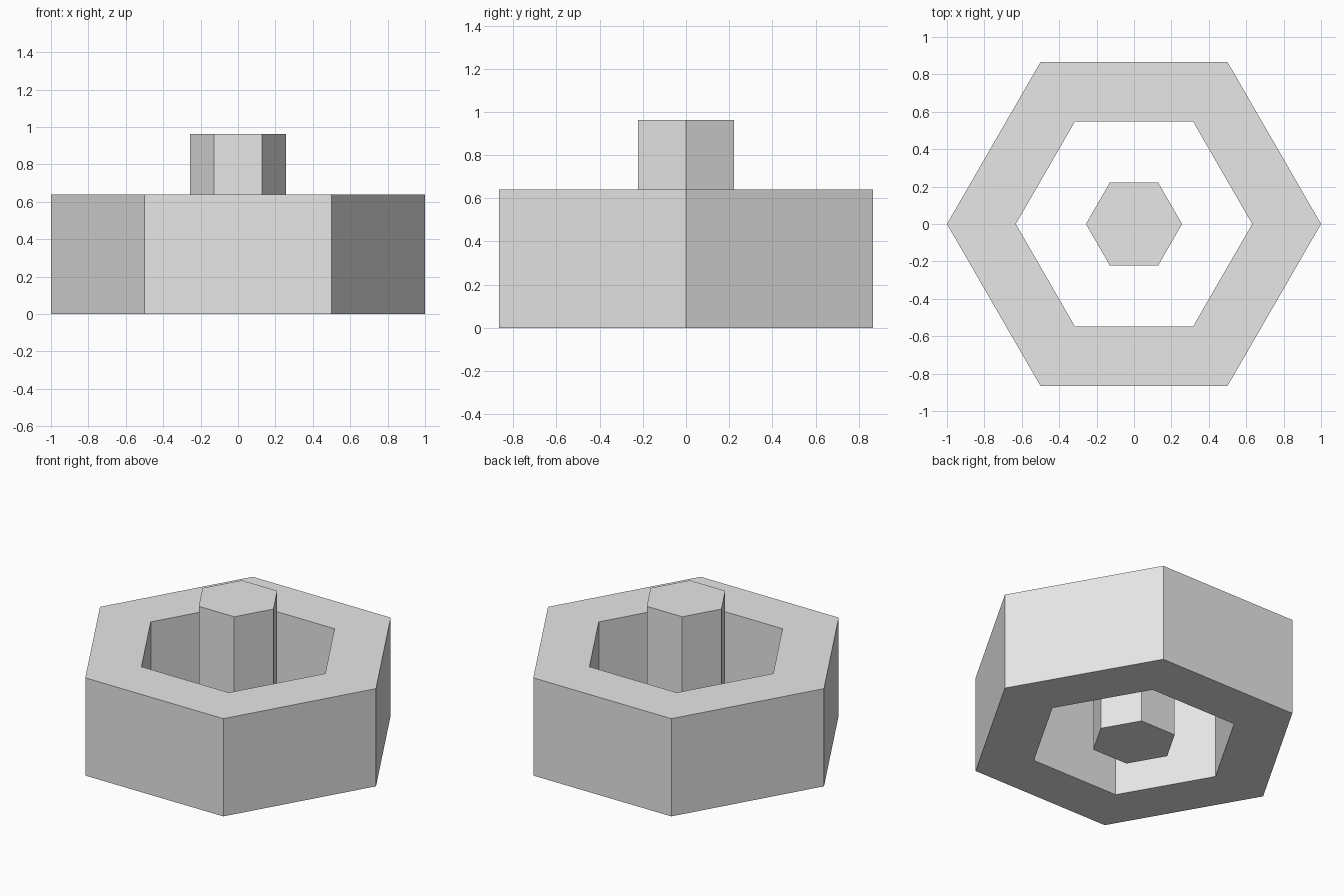
import bpy
import bmesh
from math import cos, sin, tau

SIDES = 6
RING_OUTER, RING_INNER, RING_HEIGHT = 1.0, 0.632, 0.64
POST_RADIUS, POST_HEIGHT = 0.257, 0.962

cube = bpy.data.objects.get("Cube")
if cube:
    bpy.data.objects.remove(cube, do_unlink=True)

# Single light grey material
grey = bpy.data.materials.new("light grey")
grey.use_nodes = True
color = (0.8, 0.8, 0.8, 1.0)
grey.diffuse_color = color
grey.node_tree.nodes["Principled BSDF"].inputs["Base Color"].default_value = color


def hexagon(bm, radius, z):
    """Six vertices with corners on the x axis."""
    return [bm.verts.new((radius * cos(tau * i / SIDES), radius * sin(tau * i / SIDES), z))
            for i in range(SIDES)]


def bridge(bm, loop_a, loop_b):
    for i in range(SIDES):
        j = (i + 1) % SIDES
        bm.faces.new((loop_a[i], loop_a[j], loop_b[j], loop_b[i]))


def finish(bm, name):
    bmesh.ops.recalc_face_normals(bm, faces=bm.faces)
    mesh = bpy.data.meshes.new(name)
    bm.to_mesh(mesh)
    bm.free()
    mesh.materials.append(grey)
    bpy.context.collection.objects.link(bpy.data.objects.new(name, mesh))


# Outer ring: closed loop of profile corners around an open hole
bm = bmesh.new()
profile = [(RING_OUTER, 0), (RING_OUTER, RING_HEIGHT), (RING_INNER, RING_HEIGHT), (RING_INNER, 0)]
loops = [hexagon(bm, r, z) for r, z in profile]
for k, loop in enumerate(loops):
    bridge(bm, loop, loops[(k + 1) % len(loops)])
finish(bm, "hexagonal_ring")

# Free-standing centre post
bm = bmesh.new()
bottom = hexagon(bm, POST_RADIUS, 0)
top = hexagon(bm, POST_RADIUS, POST_HEIGHT)
bridge(bm, bottom, top)
bm.faces.new(bottom)
bm.faces.new(top)
finish(bm, "centre_post")
